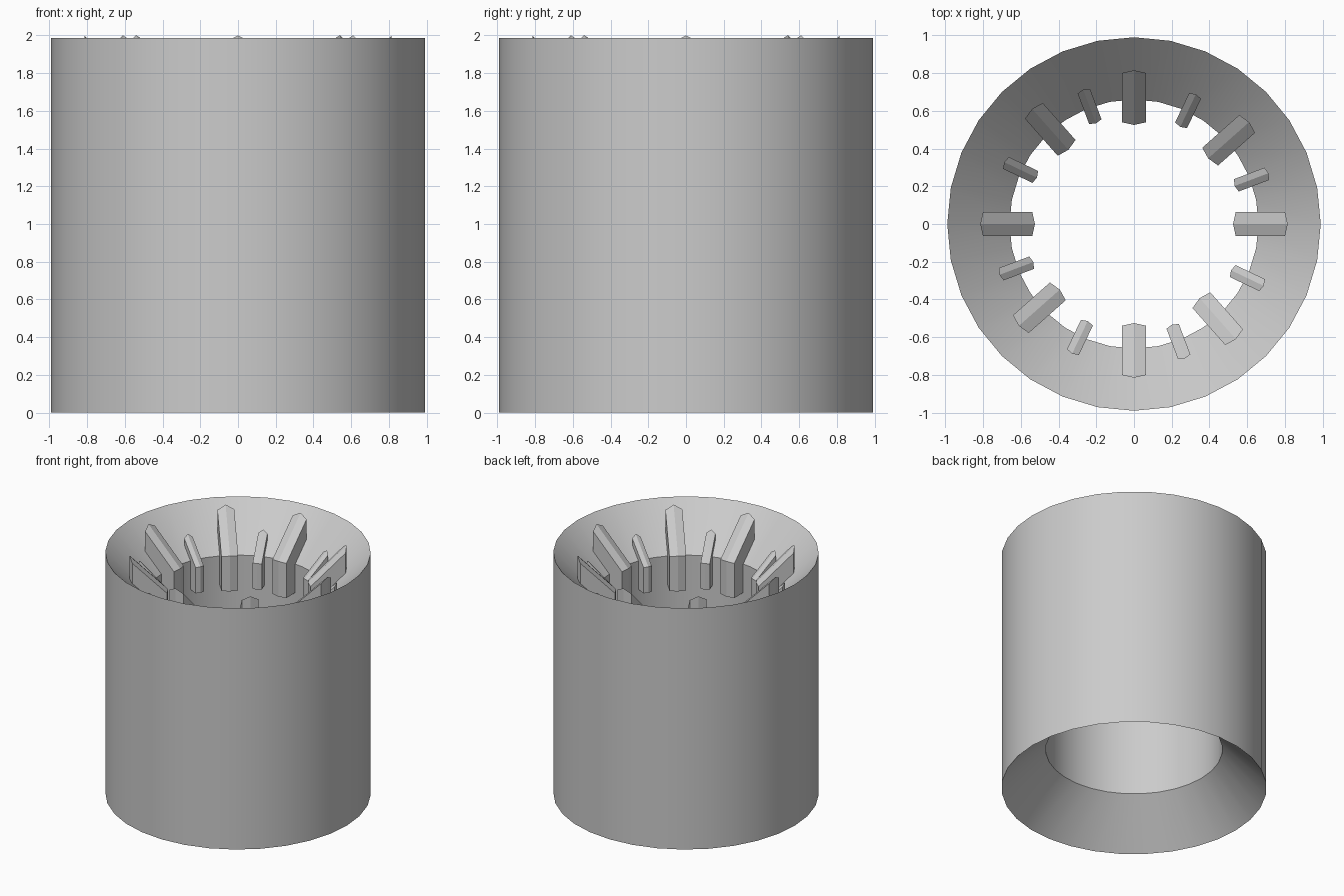
import bpy, bmesh, math

cube = bpy.data.objects.get("Cube")
if cube:
    bpy.data.objects.remove(cube, do_unlink=True)

# Plain grey used on every part
grey = bpy.data.materials.new("plain_grey")
grey.use_nodes = True
colour = (0.6, 0.6, 0.6, 1)
grey.diffuse_color = colour
grey.node_tree.nodes["Principled BSDF"].inputs["Base Color"].default_value = colour

SIDES = 32
OUTER, BORE, HEIGHT = 0.99, 0.66, 1.985
CHAMFER = OUTER - BORE


def mesh_from(bm, name):
    bmesh.ops.recalc_face_normals(bm, faces=bm.faces)
    mesh = bpy.data.meshes.new(name)
    bm.to_mesh(mesh)
    bm.free()
    mesh.materials.append(grey)
    return mesh


def add_object(name, mesh, angle=0):
    obj = bpy.data.objects.new(name, mesh)
    obj.rotation_euler.z = math.radians(angle)
    bpy.context.collection.objects.link(obj)
    return obj


def bridge(bm, rings, closed):
    # Join neighbouring rings of equal length with quads
    pairs = list(zip(rings, rings[1:]))
    if closed:
        pairs.append((rings[-1], rings[0]))
    for a, b in pairs:
        for i in range(len(a)):
            j = (i + 1) % len(a)
            bm.faces.new((a[i], a[j], b[j], b[i]))


# Thick sleeve with a funnel at each end of its bore
bm = bmesh.new()
profile = [(OUTER, 0), (OUTER, HEIGHT), (BORE, HEIGHT - CHAMFER), (BORE, CHAMFER)]
rings = []
for r, z in profile:
    angles = [2 * math.pi * i / SIDES for i in range(SIDES)]
    rings.append([bm.verts.new((r * math.cos(a), r * math.sin(a), z)) for a in angles])
bridge(bm, rings, True)
sleeve = add_object("sleeve", mesh_from(bm, "sleeve"))
bpy.context.view_layer.objects.active = sleeve
sleeve.select_set(True)
bpy.ops.object.shade_smooth_by_angle(angle=math.radians(30))
sleeve.select_set(False)


def rib_mesh(name, inner, outer, half_width, rise, ridge, base):
    # Upright rib with a sloped, ridged top and pointed ends
    bm = bmesh.new()
    sections = []
    for y, inset in ((-half_width, ridge), (0, 0), (half_width, ridge)):
        a, b = inner + inset, outer - inset
        lift = rise - inset * 1.41
        points = [(a, base), (a, a + lift), (b, b + lift), (b, base)]
        sections.append([bm.verts.new((r, y, z)) for r, z in points])
    bridge(bm, sections, False)
    bm.faces.new(sections[0])
    bm.faces.new(sections[-1])
    return mesh_from(bm, name)


large = rib_mesh("large_rib", 0.525, 0.815, 0.063, 1.185, 0.014, 1.42)
small = rib_mesh("small_rib", 0.57, 0.762, 0.035, 1.065, 0.01, 1.42)

# Large and small ribs alternate, repeating every quarter turn
for quarter in range(4):
    for kind, mesh, angle in (("large_rib", large, 0), ("small_rib", small, 20.7),
                              ("large_rib", large, 41.5), ("small_rib", small, 64.5)):
        add_object(kind, mesh, angle + 90 * quarter)
